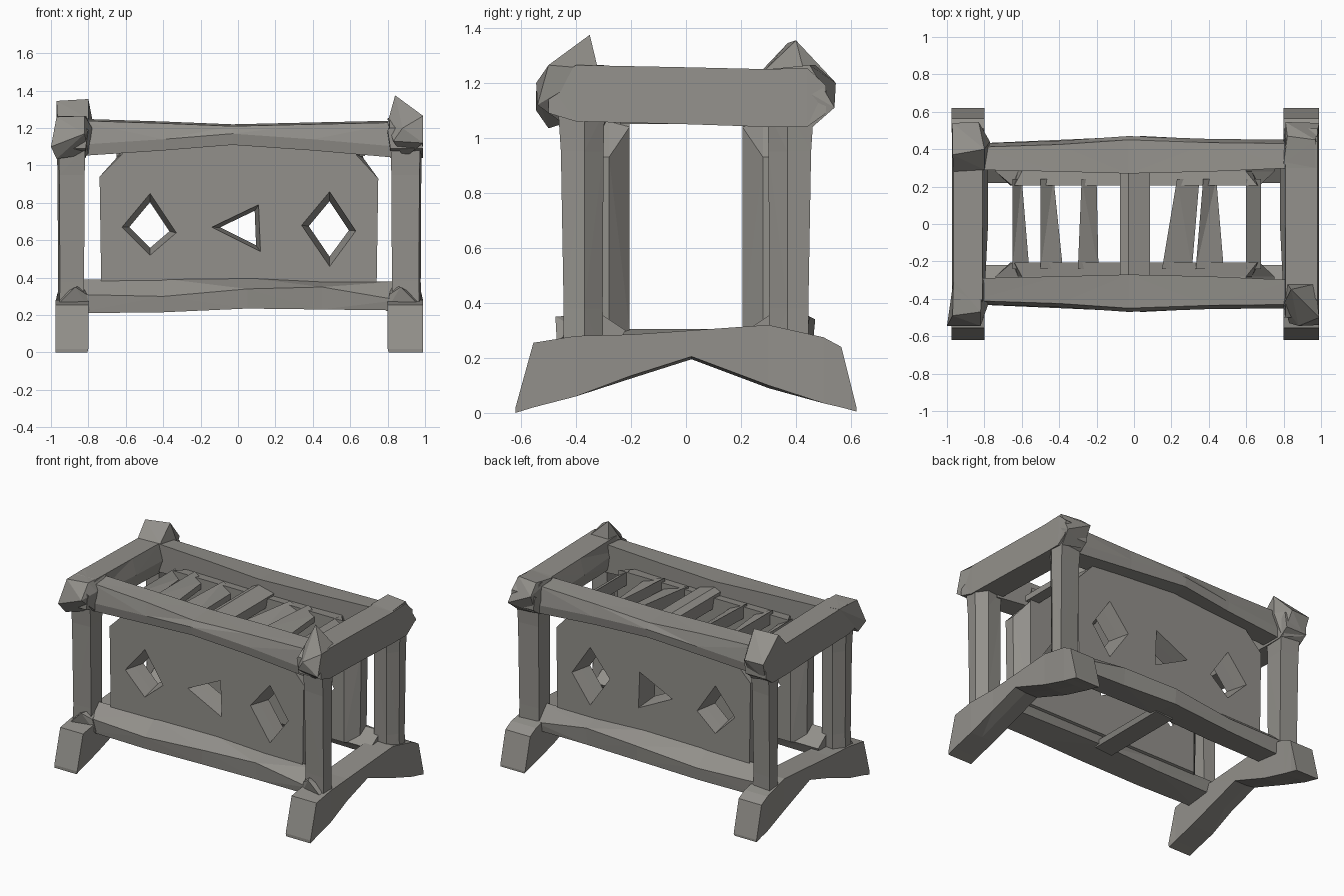
import bpy
import bmesh
from mathutils import Vector

default_cube = bpy.data.objects.get("Cube")
if default_cube:
    bpy.data.objects.remove(default_cube, do_unlink=True)

stone = bpy.data.materials.new("warm_grey")
stone.use_nodes = True
grey = (0.29, 0.28, 0.258, 1.0)
stone.diffuse_color = grey
stone.node_tree.nodes["Principled BSDF"].inputs["Base Color"].default_value = grey


def finish(name, mesh_data):
    """Clean normals, split into flat facets and link as an object."""
    bmesh.ops.recalc_face_normals(mesh_data, faces=mesh_data.faces[:])
    bmesh.ops.triangulate(mesh_data, faces=mesh_data.faces[:])
    mesh = bpy.data.meshes.new(name)
    mesh_data.to_mesh(mesh)
    mesh_data.free()
    mesh.materials.append(stone)
    part = bpy.data.objects.new(name, mesh)
    bpy.context.collection.objects.link(part)
    return part


def loft(name, rings):
    """Skin a run of equal-sized rings and cap both ends."""
    bm = bmesh.new()
    loops = [[bm.verts.new(point) for point in ring] for ring in rings]
    count = len(loops[0])
    for near, far in zip(loops, loops[1:]):
        for i in range(count):
            j = (i + 1) % count
            bm.faces.new((near[i], near[j], far[j], far[i]))
    bm.faces.new(loops[0])
    bm.faces.new(loops[-1])
    return finish(name, bm)


def hull(name, points):
    """Rough faceted block around a handful of points."""
    bm = bmesh.new()
    for point in points:
        bm.verts.new(point)
    result = bmesh.ops.convex_hull(bm, input=bm.verts[:])
    loose = [v for v in result["geom_interior"] if isinstance(v, bmesh.types.BMVert)]
    bmesh.ops.delete(bm, geom=loose, context="VERTS")
    return finish(name, bm)


def panel(name, side, outer, inner, holes):
    """Thick slab with a chamfered inner border and tapered holes."""
    bm = bmesh.new()
    layers = (0.35, 0.28, 0.205)
    outlines = [(outer, outer, inner)]
    for hole in holes:
        centre = sum((Vector(p) for p in hole), Vector((0, 0))) / len(hole)
        shrunk = [[centre + (Vector(p) - centre) * f for p in hole] for f in (0.87, 0.74)]
        outlines.append((hole, *shrunk))
    cap_edges = {0: [], 2: []}
    for shape in outlines:
        rings = []
        for k, depth in enumerate(layers):
            ring = [bm.verts.new((p[0], side * depth, p[1])) for p in shape[k]]
            if k in cap_edges:
                cap_edges[k] += [bm.edges.new((a, b))
                                 for a, b in zip(ring, ring[1:] + ring[:1])]
            rings.append(ring)
        for a, b in zip(rings, rings[1:]):
            for i in range(len(a)):
                j = (i + 1) % len(a)
                bm.faces.new((a[i], a[j], b[j], b[i]))
    for edges in cap_edges.values():
        bmesh.ops.triangle_fill(bm, edges=edges, use_beauty=True,
                                use_dissolve=False, normal=(0, -1, 0))
    return finish(name, bm)


# Side panels with three cut openings each
outer_outline = [(-0.73, 0.28), (-0.74, 0.94), (-0.62, 1.06), (-0.6, 1.13),
                 (0.6, 1.13), (0.63, 1.06), (0.75, 0.93), (0.74, 0.28)]
inner_outline = [(-0.66, 0.3), (-0.66, 0.92), (-0.65, 1.04), (-0.64, 1.14),
                 (0.66, 1.14), (0.67, 1.04), (0.67, 0.92), (0.67, 0.3)]
openings = [
    [(-0.47, 0.85), (-0.33, 0.64), (-0.47, 0.52), (-0.62, 0.67)],
    [(-0.14, 0.67), (0.11, 0.79), (0.12, 0.54)],
    [(0.49, 0.86), (0.63, 0.65), (0.49, 0.46), (0.34, 0.68)],
]

for label, s in (("front", -1), ("back", 1)):
    panel(label + "_panel", s, outer_outline, inner_outline, openings)

    # Sagging top rail: x, outer y, inner y, bottom, top
    rings = []
    for x, out, inn, low, high in ((-0.86, 0.43, 0.29, 1.05, 1.25),
                                   (-0.4, 0.445, 0.28, 1.08, 1.235),
                                   (-0.03, 0.47, 0.27, 1.11, 1.22),
                                   (0.4, 0.455, 0.28, 1.08, 1.23),
                                   (0.86, 0.45, 0.3, 1.04, 1.24)):
        rings.append([(x, s * (out - 0.01), low), (x, s * out, low + 0.06),
                      (x, s * (out - 0.02), high - 0.01),
                      (x, s * inn, high), (x, s * inn, low)])
    loft(label + "_top_rail", rings)

    # Bottom rail with a sloping upper face
    rings = []
    for x, out, low, ridge, high in ((-0.86, 0.43, 0.21, 0.31, 0.39),
                                     (-0.4, 0.45, 0.215, 0.3, 0.395),
                                     (0.05, 0.47, 0.235, 0.34, 0.4),
                                     (0.45, 0.45, 0.23, 0.35, 0.38),
                                     (0.86, 0.44, 0.225, 0.28, 0.38)):
        rings.append([(x, s * (out - 0.01), low), (x, s * out, ridge),
                      (x, s * 0.34, high), (x, s * 0.22, 0.3),
                      (x, s * 0.25, low + 0.02)])
    loft(label + "_bottom_rail", rings)

# Arched foot, top beam and posts at each end
foot_pairs = [(-0.62, 0.0, 0.02), (-0.555, 0.02, 0.255), (-0.4, 0.06, 0.28),
              (-0.2, 0.125, 0.285), (0.02, 0.195, 0.3), (0.3, 0.09, 0.32),
              (0.5, 0.035, 0.275), (0.565, 0.02, 0.24), (0.62, 0.005, 0.02)]
beam_pairs = [(-0.5, 1.09, 1.2), (-0.4, 1.06, 1.265), (0.0, 1.05, 1.257),
              (0.3, 1.04, 1.25), (0.44, 1.04, 1.255), (0.51, 1.09, 1.19)]

for label, e, edge in (("right", -1, 0.975), ("left", 1, 0.99)):
    rings = []
    for y, low, high in foot_pairs:
        lean = 0.01 if abs(y) < 0.4 else 0.0
        rings.append([(e * 0.805, y, low), (e * 0.9, y, low),
                      (e * (edge - lean), y, low + lean),
                      (e * (edge - lean), y, high), (e * 0.8, y, high)])
    loft(label + "_foot", rings)

    rings = []
    for y, low, high in beam_pairs:
        bulge = 0.02 if abs(y) < 0.35 else 0.0
        rings.append([(e * 0.815, y, low), (e * (edge - 0.002), y, low),
                      (e * (edge - 0.01), y, high), (e * 0.81, y, high),
                      (e * (0.8 - bulge), y, low + 0.1)])
    loft(label + "_top_beam", rings)

    for end, s in (("front", -1), ("back", 1)):
        rings = []
        for z, thin, out in ((0.2, 0.01, 0.445), (0.38, 0.013, 0.445),
                             (0.95, 0.01, 0.455), (1.1, 0.006, 0.465)):
            rings.append([(e * (0.81 + thin), s * (out - 0.01), z),
                          (e * (edge - 0.01 - thin), s * out, z),
                          (e * (edge - thin), s * 0.37, z),
                          (e * (edge - 0.05 - thin), s * (0.29 + thin), z),
                          (e * (0.815 + thin), s * 0.31, z)])
        loft(f"{end}_{label}_post", rings)

    # Splinter where foot, front post and rail meet
    hull(f"{label}_foot_splinter",
         [(e * 0.87, -0.475, 0.35), (e * 0.81, -0.44, 0.31),
          (e * 0.79, -0.43, 0.22), (e * 0.96, -0.47, 0.26),
          (e * 0.82, -0.34, 0.36), (e * 0.94, -0.4, 0.31)])

# Jagged corner blocks, each broken differently
hull("front_right_corner",
     [(-1, -0.545, 1.1), (-0.97, -0.49, 1.26), (-0.82, -0.47, 1.265),
      (-0.82, -0.545, 1.17), (-0.8, -0.42, 1.06), (-0.97, -0.5, 1.035),
      (-0.965, -0.3, 1.265), (-0.81, -0.28, 1.26), (-0.78, -0.43, 1.2)])
hull("front_left_corner",
     [(0.84, -0.35, 1.375), (0.99, -0.5, 1.265), (0.88, -0.545, 1.2),
      (0.8, -0.43, 1.23), (0.82, -0.32, 1.25), (0.97, -0.32, 1.25),
      (0.99, -0.54, 1.12), (0.83, -0.53, 1.13), (0.89, -0.43, 1.04)])
hull("back_right_corner",
     [(-0.97, 0.37, 1.345), (-0.8, 0.4, 1.355), (-0.8, 0.29, 1.25),
      (-0.965, 0.28, 1.25), (-0.97, 0.54, 1.2), (-0.83, 0.545, 1.2),
      (-0.77, 0.44, 1.2), (-0.96, 0.5, 1.08), (-0.82, 0.46, 1.04)])
hull("back_left_corner",
     [(0.82, 0.47, 1.265), (0.97, 0.45, 1.265), (0.99, 0.54, 1.11),
      (0.81, 0.545, 1.2), (0.8, 0.32, 1.25), (0.97, 0.3, 1.25),
      (0.82, 0.48, 1.06), (0.97, 0.46, 1.04)])

# Broken slats across the top: front x range, back x range, height
slats = [(-0.65, -0.56, -0.65, -0.6, 1.11), (-0.5, -0.38, -0.5, -0.43, 1.13),
         (-0.3, -0.19, -0.28, -0.2, 1.12), (0.15, 0.31, 0.23, 0.35, 1.12),
         (0.33, 0.48, 0.37, 0.44, 1.13), (0.6, 0.68, 0.6, 0.68, 1.11)]
for number, (a, b, c, d, z) in enumerate(slats):
    rings = []
    for y, left, right in ((-0.24, a, b), (0.24, c, d)):
        rings.append([(left, y, z - 0.06), (right, y, z - 0.06),
                      (right, y, z - 0.02), (left, y, z + 0.03)])
    loft(f"top_slat_{number}", rings)

# Heavier central cross beams, above and below
for name, low, high in (("top_cross_beam", 1.06, 1.18), ("bottom_cross_beam", 0.235, 0.305)):
    rings = []
    for y in (-0.29, 0.0, 0.3):
        rings.append([(-0.06, y, low), (0.07, y, low + 0.01), (0.085, y, high - 0.03),
                      (-0.03, y, high), (-0.075, y, high - 0.02)])
    loft(name, rings)
